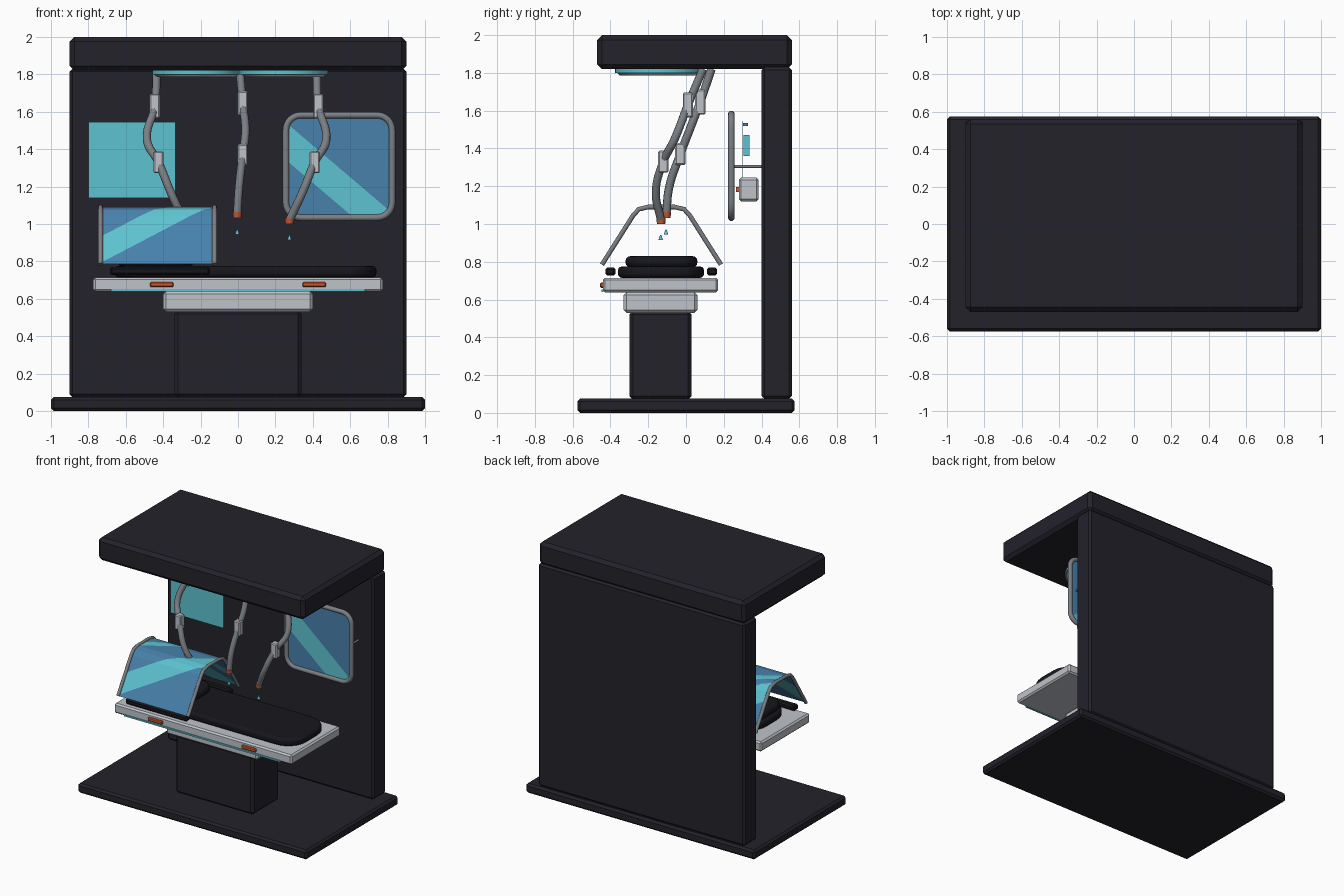
import bpy, bmesh, math
from mathutils import Vector

if "Cube" in bpy.data.objects:
    bpy.data.objects.remove(bpy.data.objects["Cube"])


def mat(name, r, g, b):
    m = bpy.data.materials.new(name)
    m.diffuse_color = (r, g, b, 1)
    m.use_nodes = True
    m.node_tree.nodes["Principled BSDF"].inputs["Base Color"].default_value = m.diffuse_color
    return m


DARK = mat("dark_shell", .017, .016, .024)
PAD = mat("black_padding", .008, .008, .012)
LIGHT = mat("light_grey", .52, .55, .59)
GREY = mat("mid_grey", .2, .215, .235)
ORANGE = mat("orange", .55, .1, .03)
TEAL = mat("teal", .11, .55, .64)
BLUE = mat("blue_glass", .065, .22, .41)


def add(name, bm, *mats):
    me = bpy.data.meshes.new(name)
    bm.to_mesh(me)
    bm.free()
    ob = bpy.data.objects.new(name, me)
    bpy.context.collection.objects.link(ob)
    for m in mats:
        me.materials.append(m)
    return ob


def smooth(ob, angle=35):
    bpy.ops.object.select_all(action='DESELECT')
    ob.select_set(True)
    bpy.context.view_layer.objects.active = ob
    bpy.ops.object.shade_smooth_by_angle(angle=math.radians(angle))


def bevel(ob, width, segments):
    if width:
        b = ob.modifiers.new("bevel", 'BEVEL')
        b.width, b.segments = width, segments
        b.limit_method = 'ANGLE'
        b.angle_limit = math.radians(40)


def box(name, lo, hi, m, bev=0, seg=1):
    lo, hi = Vector(lo), Vector(hi)
    bm = bmesh.new()
    bmesh.ops.create_cube(bm, size=1)
    for v in bm.verts:
        v.co = (lo + hi) / 2 + v.co * (hi - lo)
    ob = add(name, bm, m)
    bevel(ob, bev, seg)
    return ob


def cone(name, c, r1, r2, h, m, n=24):
    bm = bmesh.new()
    bmesh.ops.create_cone(bm, cap_ends=True, segments=n, radius1=r1, radius2=r2, depth=h)
    bmesh.ops.translate(bm, verts=bm.verts, vec=c)
    ob = add(name, bm, m)
    smooth(ob)
    return ob


def tube(name, pts, r, m, curved=False, cyclic=False):
    cu = bpy.data.curves.new(name, 'CURVE')
    cu.dimensions = '3D'
    cu.bevel_depth, cu.bevel_resolution, cu.use_fill_caps = r, 3, True
    sp = cu.splines.new('BEZIER')
    sp.bezier_points.add(len(pts) - 1)
    for p, co in zip(sp.bezier_points, pts):
        p.co = co
        p.handle_left_type = p.handle_right_type = 'AUTO' if curved else 'VECTOR'
    sp.resolution_u = 6 if curved else 1
    sp.use_cyclic_u = cyclic
    ob = bpy.data.objects.new(name, cu)
    bpy.context.collection.objects.link(ob)
    cu.materials.append(m)
    bpy.ops.object.select_all(action='DESELECT')
    ob.select_set(True)
    bpy.context.view_layer.objects.active = ob
    bpy.ops.object.convert(target='MESH')
    smooth(ob, 50)
    return ob


def rounded(x0, x1, y0, y1, r, n=6):
    pts = []
    for i, (cx, cy) in enumerate([(x1 - r, y1 - r), (x0 + r, y1 - r), (x0 + r, y0 + r), (x1 - r, y0 + r)]):
        for k in range(n + 1):
            a = math.pi / 2 * (i + k / n)
            pts.append((cx + r * math.cos(a), cy + r * math.sin(a)))
    return pts


def cushion(name, x0, x1, y0, y1, r, z0, z1, bev):
    bm = bmesh.new()
    f = bm.faces.new([bm.verts.new((x, y, z0)) for x, y in rounded(x0, x1, y0, y1, r)])
    up = bmesh.ops.extrude_face_region(bm, geom=[f])
    bmesh.ops.translate(bm, vec=(0, 0, z1 - z0), verts=[g for g in up['geom'] if isinstance(g, bmesh.types.BMVert)])
    bmesh.ops.recalc_face_normals(bm, faces=bm.faces)
    ob = add(name, bm, PAD)
    bevel(ob, bev, 3)
    smooth(ob)


def striped_glass(name, u0, u1, v0, v1, slope, bands, cuts, place):
    """Flat sheet cut along diagonals, coloured by band, then placed in space."""
    bm = bmesh.new()
    bm.faces.new([bm.verts.new(p) for p in ((u0, v0, 0), (u1, v0, 0), (u1, v1, 0), (u0, v1, 0))])
    planes = [((0, c, 0), (-slope, 1, 0)) for b in bands for c in b] + [((0, c, 0), (0, 1, 0)) for c in cuts]
    for co, no in planes:
        bmesh.ops.bisect_plane(bm, geom=bm.verts[:] + bm.edges[:] + bm.faces[:], plane_co=co, plane_no=no)
    for f in bm.faces:
        c = f.calc_center_median()
        f.material_index = int(any(a < c.y - slope * c.x < b for a, b in bands))
    for v in bm.verts:
        v.co = place(v.co.x, v.co.y)
    add(name, bm, BLUE, TEAL)


# Housing: floor plate, back wall, overhead canopy
box("floor_plate", (-1, -.575, 0), (1, .575, .075), DARK, .015)
box("back_wall", (-.9, .4, .075), (.9, .56, 1.83), DARK, .015)
box("canopy", (-.9, -.47, 1.82), (.9, .56, 2), DARK, .025)

# Table
box("pedestal", (-.34, -.3, .07), (.34, .03, .54), DARK, .02)
box("table_underframe", (-.4, -.33, .53), (.4, .06, .64), LIGHT, .015)
box("table_top", (-.775, -.44, .638), (.775, .17, .715), LIGHT, .012)
box("table_light_strip", (-.68, -.447, .64), (.68, -.438, .652), TEAL)
for s in (-1, 1):
    box("table_handle", (s * .408 - .063, -.455, .662), (s * .408 + .063, -.43, .69), ORANGE, .006)
cushion("mattress", -.66, .74, -.36, .095, .16, .715, .775, .02)
cushion("head_cushion", -.64, -.24, -.32, .06, .1, .77, .83, .025)

# Hood over the head end
for y in (-.4, .138):
    box("hood_rail", (-.685, y - .027, .727), (-.15, y + .027, .77), PAD, .01)
PROFILE = [Vector(p) for p in ((-.445, .785), (-.28, 1.045), (-.25, 1.078), (-.2, 1.09),
                               (-.06, 1.09), (-.01, 1.078), (.02, 1.045), (.185, .785))]
ARC = [0]
for a, b in zip(PROFILE, PROFILE[1:]):
    ARC.append(ARC[-1] + (b - a).length)


def on_hood(x, s):
    i = max(k for k in range(len(ARC) - 1) if ARC[k] <= s + 1e-6)
    p = PROFILE[i].lerp(PROFILE[i + 1], (s - ARC[i]) / (ARC[i + 1] - ARC[i]))
    return Vector((x, p.x, p.y))


striped_glass("hood_glass", -.725, -.125, 0, ARC[-1], .62,
              [(.464, .63), (.86, .93), (1.0, 1.16)], ARC[1:-1], on_hood)
for x in (-.735, -.125):
    tube("hood_hoop", [(x, p.x, p.y) for p in PROFILE], .013, GREY)

# Overhead lamps
for s in (-1, 1):
    cone("lamp_glow", (s * .235 + .012, -.14, 1.81), .235, .235, .022, TEAL, 40)
    cone("lamp_cover", (s * .235 + .012, -.14, 1.793), .21, .225, .014, LIGHT, 40)

# Jointed arms with orange nozzles and droplets
SIDE = [(.42, .09, 1.82), (.43, .01, 1.63), (.472, -.06, 1.45), (.41, -.12, 1.33), (.345, -.16, 1.17), (.275, -.132, 1.02)]
MIDDLE = [(.01, .135, 1.82), (.025, .075, 1.645), (.04, .02, 1.5), (.025, -.03, 1.37), (.005, -.09, 1.19), (-.004, -.104, 1.05)]
for name, path in (("right", SIDE), ("middle", MIDDLE), ("left", [(-x - .015, y, z) for x, y, z in SIDE])):
    tube(name + "_arm", path, .022, GREY, curved=True)
    for k, h in ((1, .066), (3, .058)):
        x, y, z = path[k]
        box(name + "_arm_joint", (x - .027, y - .027, z - h), (x + .027, y + .027, z + h), LIGHT, .007)
    x, y, z = path[-1]
    cone(name + "_nozzle", (x, y, z - .003), .022, .025, .032, ORANGE, 16)
    cone(name + "_droplet", (x, y - .002, z - .092), .012, .003, .028, TEAL, 12)

# Wall screen on the right with rounded frame
tube("screen_frame", [(x, .24, z) for x, z in rounded(.256, .824, 1.034, 1.582, .08)], .018, GREY, cyclic=True)
striped_glass("screen_glass", .27, .81, 1.05, 1.567, -.85, [(1.56, 1.76)], [], lambda x, z: Vector((x, .24, z)))
for x in (.31, .77):
    tube("screen_mount", [(x, .25, 1.305), (x, .41, 1.305)], .008, GREY)

# Equipment behind the screen
box("control_box", (.46, .28, 1.12), (.62, .385, 1.245), LIGHT, .012)
box("control_button", (.52, .265, 1.17), (.56, .285, 1.195), ORANGE)
box("control_display", (.48, .305, 1.36), (.6, .337, 1.47), TEAL)
box("control_indicator", (.52, .302, 1.52), (.56, .327, 1.535), BLUE)

# Flat glowing panel on the left
box("glow_panel", (-.8, .3, 1.14), (-.335, .303, 1.545), TEAL)
